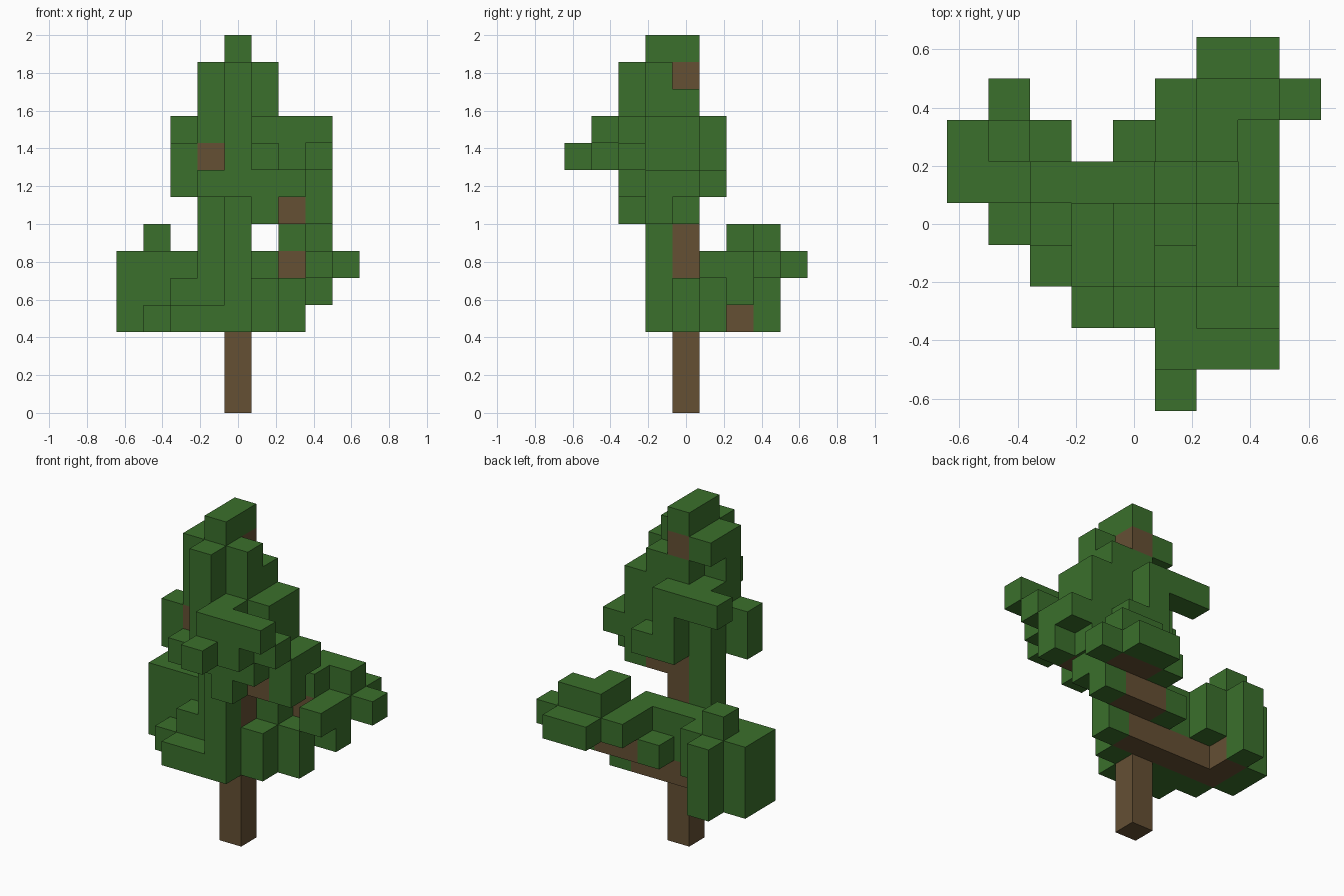
import bpy
import bmesh
from mathutils import Vector

default_cube = bpy.data.objects.get("Cube")
if default_cube:
    bpy.data.objects.remove(default_cube, do_unlink=True)

UNIT = 2 / 14  # edge of one block


def make_material(name, color):
    mat = bpy.data.materials.new(name)
    mat.use_nodes = True
    mat.diffuse_color = color
    mat.node_tree.nodes["Principled BSDF"].inputs["Base Color"].default_value = color
    return mat


leaf_green = make_material("leaf green", (0.043, 0.160, 0.025, 1))
bark_brown = make_material("bark brown", (0.130, 0.080, 0.034, 1))

wood_cells = {}
leaf_cells = {}
part = "trunk"


def fill(cells, x, y, z, wide, deep, tall):
    for i in range(wide):
        for j in range(deep):
            for k in range(tall):
                cells[(x + i, y + j, z + k)] = part


def wood(x, y, z, wide=1, deep=1, tall=1):
    fill(wood_cells, x, y, z, wide, deep, tall)


def leaf(x, y, z, wide=1, deep=1, tall=1):
    fill(leaf_cells, x, y, z, wide, deep, tall)


# Trunk, with its bent top
wood(0, 0, 0, tall=10)
wood(0, -1, 9, tall=4)
wood(0, 0, 12)

# Leaves hugging the trunk
part = "trunk_leaves"
leaf(0, -1, 3, tall=6)
leaf(-1, 0, 3, tall=7)
leaf(-2, -1, 3, wide=2)
leaf(-3, 0, 3, wide=2)
leaf(-2, 0, 4)
leaf(1, 0, 3, tall=2)
leaf(2, 1, 3, tall=2)

# Low bough on the right side, towards -x
part = "low_right_bough"
wood(-3, 1, 3, wide=5)
wood(-3, 2, 3, tall=3)
leaf(-3, 1, 4, wide=5, tall=2)
leaf(-4, 1, 3, deep=2, tall=3)
leaf(-3, 3, 3, tall=3)
leaf(-2, 2, 4, tall=2)
leaf(-3, 2, 6)

# Low bough on the left side, reaching back
part = "low_left_bough"
wood(1, 2, 4, wide=2)
wood(2, 2, 5, deep=2)
wood(3, 3, 5)
leaf(0, 2, 4)
leaf(3, 2, 4)
leaf(1, 1, 5, deep=3)
leaf(3, 1, 5, deep=2)
leaf(2, 4, 5, wide=2)
leaf(4, 3, 5)
leaf(2, 3, 6, wide=2)
leaf(2, 2, 6)

# Middle bough on the left side
part = "middle_left_bough"
wood(1, -1, 7, deep=2)
wood(2, -1, 7)
leaf(1, -2, 7)
leaf(2, 0, 7)
leaf(3, -1, 7, tall=2)
leaf(3, 0, 8)
leaf(1, -1, 8, wide=2, deep=2)
leaf(1, 1, 8)
leaf(0, 1, 8, tall=2)
leaf(1, -1, 9, wide=2, deep=2, tall=2)

# High bough reaching forward
part = "high_front_bough"
wood(1, -3, 9, deep=2)
leaf(1, -2, 8, wide=2)
leaf(2, -2, 9, wide=2)
leaf(2, -3, 9)
leaf(1, -4, 9)
leaf(1, -3, 10, wide=3)
leaf(1, -2, 10)

# High bough on the right side
part = "high_right_bough"
wood(-1, -1, 9)
leaf(-1, -2, 8)
leaf(-1, -1, 8)
leaf(-2, -1, 8, tall=2)
leaf(-2, 1, 10, wide=3)
leaf(-1, 0, 10, wide=2)

# Crown
part = "crown"
leaf(0, -2, 8, tall=5)
leaf(-1, -1, 10, tall=3)
leaf(1, -1, 11, tall=2)
leaf(0, 0, 11, wide=2)
leaf(-1, 0, 12)
leaf(0, -1, 13, deep=2)

for cell in wood_cells:
    leaf_cells.pop(cell, None)
solid = set(wood_cells) | set(leaf_cells)


def build(name, cells, mat):
    """Join blocks into one shell, leaving out faces hidden between blocks."""
    bm = bmesh.new()
    for cell in cells:
        center = Vector(cell) + Vector((0, 0, 0.5))
        made = bmesh.ops.create_cube(bm, size=1)
        bmesh.ops.translate(bm, verts=made["verts"], vec=center)
        faces = {f for v in made["verts"] for f in v.link_faces}
        hidden = []
        for f in faces:
            step = (f.calc_center_median() - center) * 2
            beside = tuple(round(c + s) for c, s in zip(cell, step))
            if beside in solid:
                hidden.append(f)
        bmesh.ops.delete(bm, geom=hidden, context="FACES")
    if bm.faces:
        bmesh.ops.remove_doubles(bm, verts=bm.verts, dist=0.001)
        bmesh.ops.dissolve_limit(bm, angle_limit=0.01, verts=bm.verts, edges=bm.edges)
        bmesh.ops.scale(bm, verts=bm.verts, vec=(UNIT, UNIT, UNIT))
        mesh = bpy.data.meshes.new(name)
        bm.to_mesh(mesh)
        mesh.materials.append(mat)
        bpy.context.collection.objects.link(bpy.data.objects.new(name, mesh))
    bm.free()


for cells, mat, ending in ((wood_cells, bark_brown, "wood"), (leaf_cells, leaf_green, "foliage")):
    for owner in sorted(set(cells.values())):
        build(f"{owner}_{ending}", [c for c in cells if cells[c] == owner], mat)
